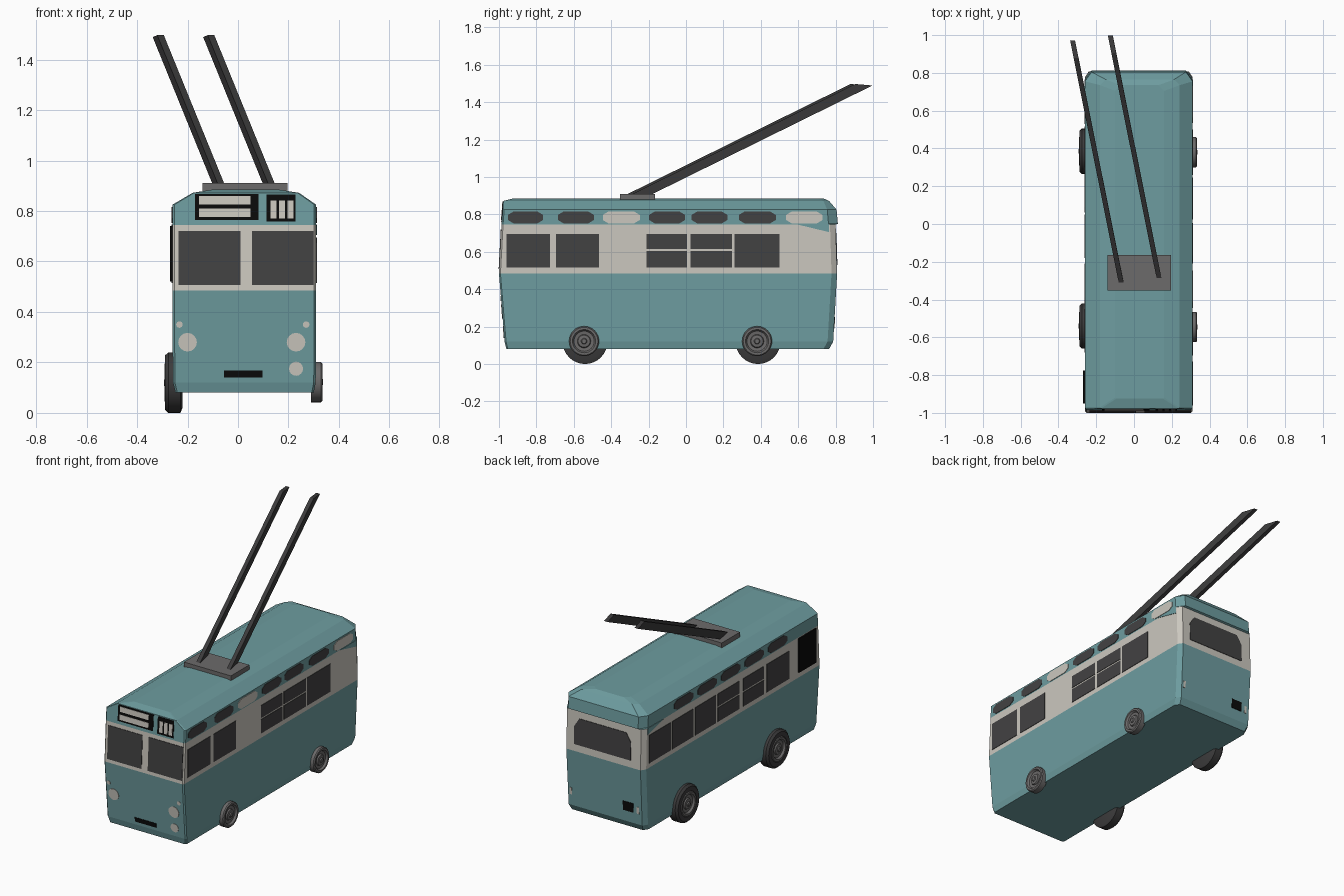
import bpy, bmesh, math

if "Cube" in bpy.data.objects:
    bpy.data.objects.remove(bpy.data.objects["Cube"])


def material(name, rgb):
    m = bpy.data.materials.new(name)
    m.diffuse_color = (*rgb, 1)
    m.use_nodes = True
    m.node_tree.nodes["Principled BSDF"].inputs["Base Color"].default_value = m.diffuse_color
    return m


TEAL = material("teal paint", (0.155, 0.335, 0.35))
CREAM = material("cream paint", (0.60, 0.575, 0.52))
GLASS = material("dark glass", (0.055, 0.054, 0.055))
BLACK = material("black", (0.003, 0.003, 0.003))
GREY = material("grey metal", (0.15, 0.145, 0.145))
DARK = material("dark rubber", (0.045, 0.044, 0.045))


def add(name, verts, faces, mats, pick=None, smooth=False):
    me = bpy.data.meshes.new(name)
    me.from_pydata(verts, [], faces)
    bm = bmesh.new()
    bm.from_mesh(me)
    bmesh.ops.recalc_face_normals(bm, faces=bm.faces)
    bm.to_mesh(me)
    bm.free()
    for m in mats:
        me.materials.append(m)
    if pick:
        for p in me.polygons:
            p.material_index = pick(p)
    ob = bpy.data.objects.new(name, me)
    bpy.context.collection.objects.link(ob)
    if smooth:
        bpy.ops.object.select_all(action='DESELECT')
        ob.select_set(True)
        bpy.context.view_layer.objects.active = ob
        bpy.ops.object.shade_smooth_by_angle(angle=math.radians(35))
    return ob


def loft(name, rings, mats, pick=None, smooth=False):
    """Skin a stack of equal-length closed rings and cap both ends."""
    n = len(rings[0])
    verts = [v for r in rings for v in r]
    faces = [(k * n + i, k * n + (i + 1) % n, (k + 1) * n + (i + 1) % n, (k + 1) * n + i)
             for k in range(len(rings) - 1) for i in range(n)]
    faces += [tuple(range(n)), tuple(range(len(verts) - n, len(verts)))]
    return add(name, verts, faces, mats, pick, smooth)


# Body levels: z, x left, x right, y front, y rear, front chamfer, rear chamfer x, y
LEVELS = [
    (0.08, -0.248, 0.300, -0.960, 0.765, 0.008, 0.02, 0.03),
    (0.12, -0.258, 0.308, -0.970, 0.787, 0.008, 0.02, 0.03),
    (0.485, -0.26, 0.31, -1.000, 0.808, 0.008, 0.02, 0.03),
    (0.745, -0.26, 0.31, -0.986, 0.800, 0.008, 0.02, 0.03),
    (0.75, -0.26, 0.31, -0.9857, 0.812, 0.008, 0.035, 0.05),
    (0.825, -0.26, 0.31, -0.980, 0.805, 0.008, 0.035, 0.05),
    (0.872, -0.18, 0.242, -0.9765, 0.765, 0.006, 0.03, 0.03),
    (0.885, -0.10, 0.16, -0.925, 0.735, 0.006, 0.03, 0.03),
]


def body_ring(z, x0, x1, yf, yr, c, cx, cy):
    pts = [(x0 + c, yf), (x1 - c, yf), (x1, yf + c), (x1, yr - cy),
           (x1 - cx, yr), (x0 + cx, yr), (x0, yr - cy), (x0, yf + c)]
    return [(x, y, z) for x, y in pts]


loft("body", [body_ring(*lv) for lv in LEVELS], [TEAL, CREAM],
     lambda p: int(0.5 < p.center.z < 0.744))


# Plates that lie on the body surface
def surface(side, z):
    col = {"left": 1, "right": 2, "front": 3, "rear": 4}[side]
    for a, b in zip(LEVELS, LEVELS[1:]):
        if a[0] <= z <= b[0]:
            t = (z - a[0]) / (b[0] - a[0])
            return a[col] + t * (b[col] - a[col])


def plate(name, side, pts, mat, out=0.003):
    s = 1 if side in ("right", "rear") else -1
    rings = []
    for d in (-0.002, out):
        ring = []
        for u, z in pts:
            w = surface(side, z) + s * d
            ring.append((u, w, z) if side in ("front", "rear") else (w, u, z))
        rings.append(ring)
    return loft(name, rings, [mat])


def rect(u0, u1, z0, z1):
    return [(u0, z0), (u1, z0), (u1, z1), (u0, z1)]


def octagon(u0, u1, z0, z1, cu, cz):
    return [(u0 + cu, z0), (u1 - cu, z0), (u1, z0 + cz), (u1, z1 - cz),
            (u1 - cu, z1), (u0 + cu, z1), (u0, z1 - cz), (u0, z0 + cz)]


def disc(u, z, r):
    return [(u + r * math.cos(i * math.tau / 16), z + r * math.sin(i * math.tau / 16))
            for i in range(16)]


# Windscreen panes
for u0, u1 in ((-0.235, 0.01), (0.055, 0.30)):
    plate("windscreen", "front", rect(u0, u1, 0.507, 0.72), GLASS)

# Destination sign and route number sign
plate("destination_sign", "front", rect(-0.17, 0.082, 0.765, 0.868), BLACK)
for z in (0.776, 0.826):
    plate("sign_bar", "front", rect(-0.155, 0.05, z, z + 0.033), CREAM, 0.005)
plate("route_sign", "front", rect(0.113, 0.228, 0.758, 0.866), BLACK)
for u in (0.128, 0.162, 0.196):
    plate("route_bar", "front", rect(u, u + 0.024, 0.771, 0.842), CREAM, 0.005)

# Lamps and number plates
for u, z, r in ((-0.2, 0.28, 0.037), (0.23, 0.28, 0.037), (0.23, 0.175, 0.028),
                (-0.232, 0.35, 0.013), (0.27, 0.35, 0.013)):
    plate("front_lamp", "front", disc(u, z, r), CREAM)
plate("front_number_plate", "front", rect(-0.055, 0.098, 0.14, 0.168), BLACK)
plate("rear_number_plate", "rear", rect(-0.18, -0.105, 0.19, 0.25), BLACK)
for u in (-0.212, 0.268):
    plate("rear_lamp", "rear", rect(u - 0.008, u + 0.008, 0.19, 0.235), CREAM)

# Rear window with cut upper corners
plate("rear_window", "rear", [(-0.17, 0.53), (0.235, 0.53), (0.235, 0.645), (0.2, 0.70),
                              (-0.135, 0.70), (-0.17, 0.645)], GLASS)

# Side windows: y start, y end, divided by a horizontal bar
WINDOWS = {
    "right": [(-0.96, -0.727, 0), (-0.695, -0.465, 0), (-0.21, 0.005, 1),
              (0.024, 0.245, 1), (0.26, 0.5, 0)],
    "left": [(0.53, 0.75, 0), (0.30, 0.515, 0), (0.07, 0.28, 0), (-0.17, 0.05, 1),
             (-0.42, -0.21, 1), (-0.68, -0.45, 0)],
}
for side, wins in WINDOWS.items():
    for u0, u1, split in wins:
        for z0, z1 in (((0.515, 0.605), (0.615, 0.695)) if split else ((0.515, 0.695),)):
            plate(side + "_window", side, rect(u0, u1, z0, z1), GLASS)
plate("left_front_window", "left", rect(-0.95, -0.775, 0.52, 0.74), BLACK, 0.009)

# Small upper windows, some painted over
VENTS = [(-0.952, -0.764, 0), (-0.685, -0.492, 0), (-0.445, -0.247, 1), (-0.198, -0.005, 0),
         (0.03, 0.222, 0), (0.283, 0.48, 0), (0.535, 0.73, 1)]
for u0, u1, painted in VENTS:
    plate("right_vent", "right", octagon(u0, u1, 0.752, 0.815, 0.03, 0.018),
          CREAM if painted else GLASS)
for u0 in (-0.66, -0.42, -0.18, 0.06, 0.30):
    plate("left_vent", "left", octagon(u0, u0 + 0.195, 0.752, 0.815, 0.03, 0.018), GLASS)

# Teal edge of the rear roof dropping down along each side
for side in ("left", "right"):
    plate("rear_roof_edge", side, [(0.60, 0.745), (0.765, 0.705), (0.765, 0.747)], TEAL)


# Wheels turned around the x axis
def lathe(name, y, z, profile, mat):
    n = 32
    rings = [[(x, y + r * math.cos(i * math.tau / n), z + r * math.sin(i * math.tau / n))
              for i in range(n)] for r, x in profile]
    return loft(name, rings, [mat], smooth=True)


RIM = [(0.08, -0.02), (0.08, 0.018), (0.074, 0.024), (0.062, 0.024), (0.054, 0.012),
       (0.036, 0.010), (0.032, 0.018), (0.016, 0.02), (0.012, 0.026)]
for y in (-0.54, 0.385):
    lathe("left_tyre", y, 0.12, [(0.10, -0.22), (0.12, -0.228), (0.12, -0.276),
                                 (0.108, -0.289), (0.08, -0.289), (0.074, -0.275)], DARK)
    lathe("left_rim", y, 0.12, [(r, -0.267 - d) for r, d in RIM], GREY)
    lathe("right_rim", y - 0.005, 0.122, [(r, 0.31 + d) for r, d in RIM], GREY)

# Roof base and slanted collector poles
loft("pole_base", [[(-0.14, -0.352, z), (0.196, -0.352, z), (0.196, -0.165, z), (-0.14, -0.165, z)]
                   for z in (0.875, 0.91)], [GREY])
for x, y in ((-0.066, -0.32), (0.134, -0.295)):
    rings = []
    for dx, dy, z in ((0, 0, 0.905), (-0.241, 1.2, 1.497)):
        px, py = x + dx, y + dy
        rings.append([(px - 0.013, py, z), (px + 0.013, py, z),
                      (px - 0.005, py + 0.092, z - 0.008), (px - 0.031, py + 0.092, z - 0.008)])
    loft("collector_pole", rings, [DARK])
